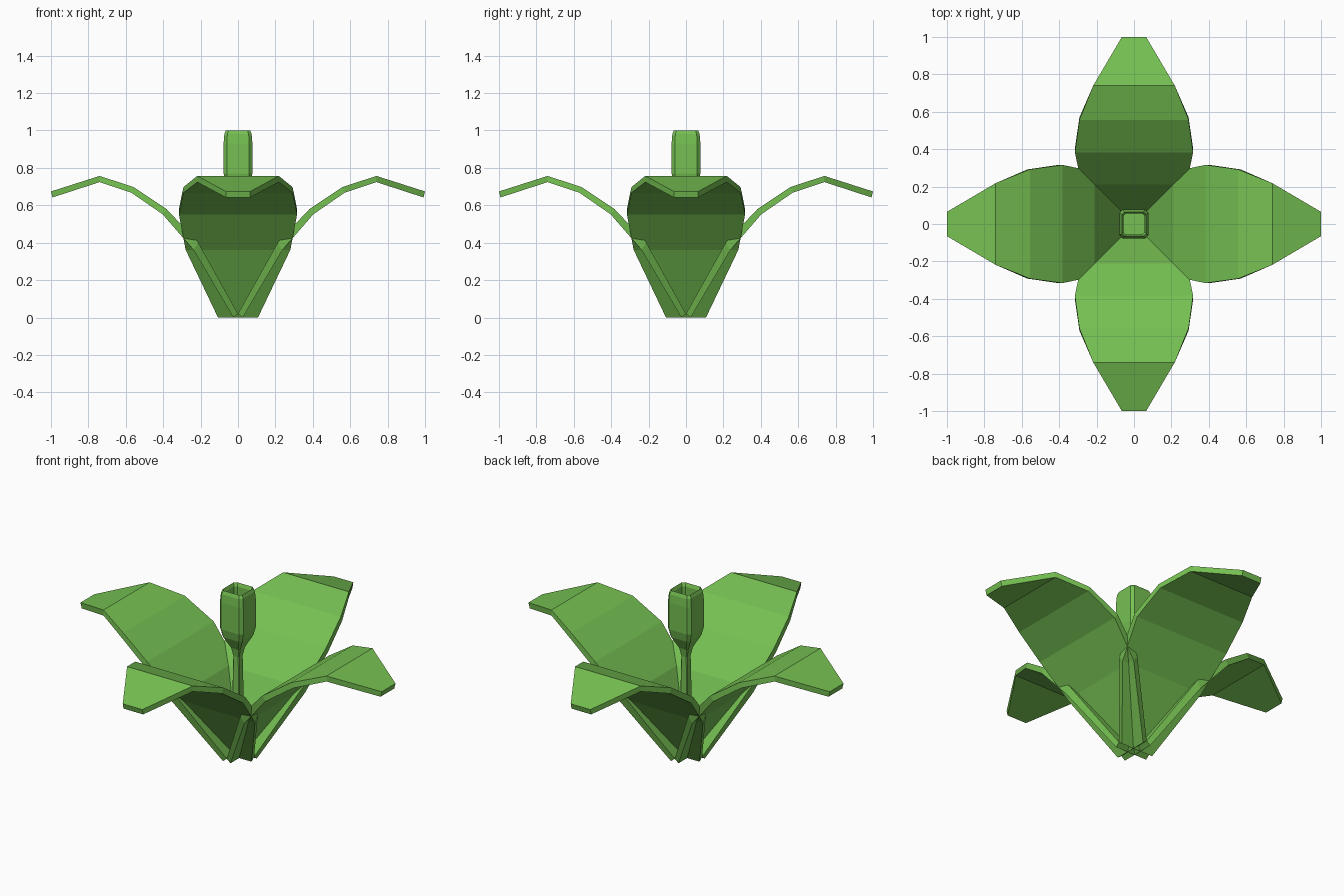
import bpy, bmesh, math
from mathutils import Matrix

if "Cube" in bpy.data.objects:
    bpy.data.objects.remove(bpy.data.objects["Cube"])

green = bpy.data.materials.new("leaf_green")
green.diffuse_color = (0.18, 0.53, 0.085, 1)
green.use_nodes = True
green.node_tree.nodes["Principled BSDF"].inputs["Base Color"].default_value = green.diffuse_color


def finish(name, bm):
    bmesh.ops.recalc_face_normals(bm, faces=bm.faces)
    me = bpy.data.meshes.new(name)
    bm.to_mesh(me)
    bm.free()
    me.materials.append(green)
    ob = bpy.data.objects.new(name, me)
    bpy.context.collection.objects.link(ob)
    return ob


def loft(name, rings):
    """Skin a list of equal-sized closed rings and cap both ends."""
    bm = bmesh.new()
    rows = [[bm.verts.new(p) for p in ring] for ring in rings]
    n = len(rows[0])
    for a, b in zip(rows, rows[1:]):
        for i in range(n):
            j = (i + 1) % n
            bm.faces.new((a[i], a[j], b[j], b[i]))
    bm.faces.new(rows[0])
    bm.faces.new(rows[-1])
    return finish(name, bm)


# Petal stations: half width, top surface (r, z), underside (r, z)
stations = [
    (0.107, (0.000, 0.020), (0.025, 0.000)),
    (0.280, (0.212, 0.400), (0.238, 0.362)),
    (0.316, (0.382, 0.580), (0.403, 0.552)),
    (0.292, (0.557, 0.697), (0.570, 0.667)),
    (0.218, (0.740, 0.757), (0.740, 0.724)),
    (0.065, (1.000, 0.674), (0.992, 0.642)),
]
petal_rings = [[(t[0], -w, t[1]), (t[0], w, t[1]), (u[0], w, u[1]), (u[0], -w, u[1])]
               for w, t, u in stations]

# Four petals around the centre
for k, side in enumerate(("right", "back", "left", "front")):
    petal = loft(side + "_petal", petal_rings)
    petal.data.transform(Matrix.Rotation(k * math.pi / 2, 4, 'Z'))


def square_ring(h, z):
    """Square section with chamfered corners."""
    c = h * 0.78
    return [(h, -c, z), (h, c, z), (c, h, z), (-c, h, z),
            (-h, c, z), (-h, -c, z), (-c, -h, z), (c, -h, z)]


# Pistil: thin stem flaring into a hollow square cup
profile = [(0.030, 0.02), (0.020, 0.60), (0.030, 0.65), (0.066, 0.72), (0.077, 0.77),
           (0.077, 0.93), (0.073, 0.98), (0.065, 1.0), (0.057, 0.98), (0.057, 0.78)]
loft("pistil", [square_ring(h, z) for h, z in profile])
